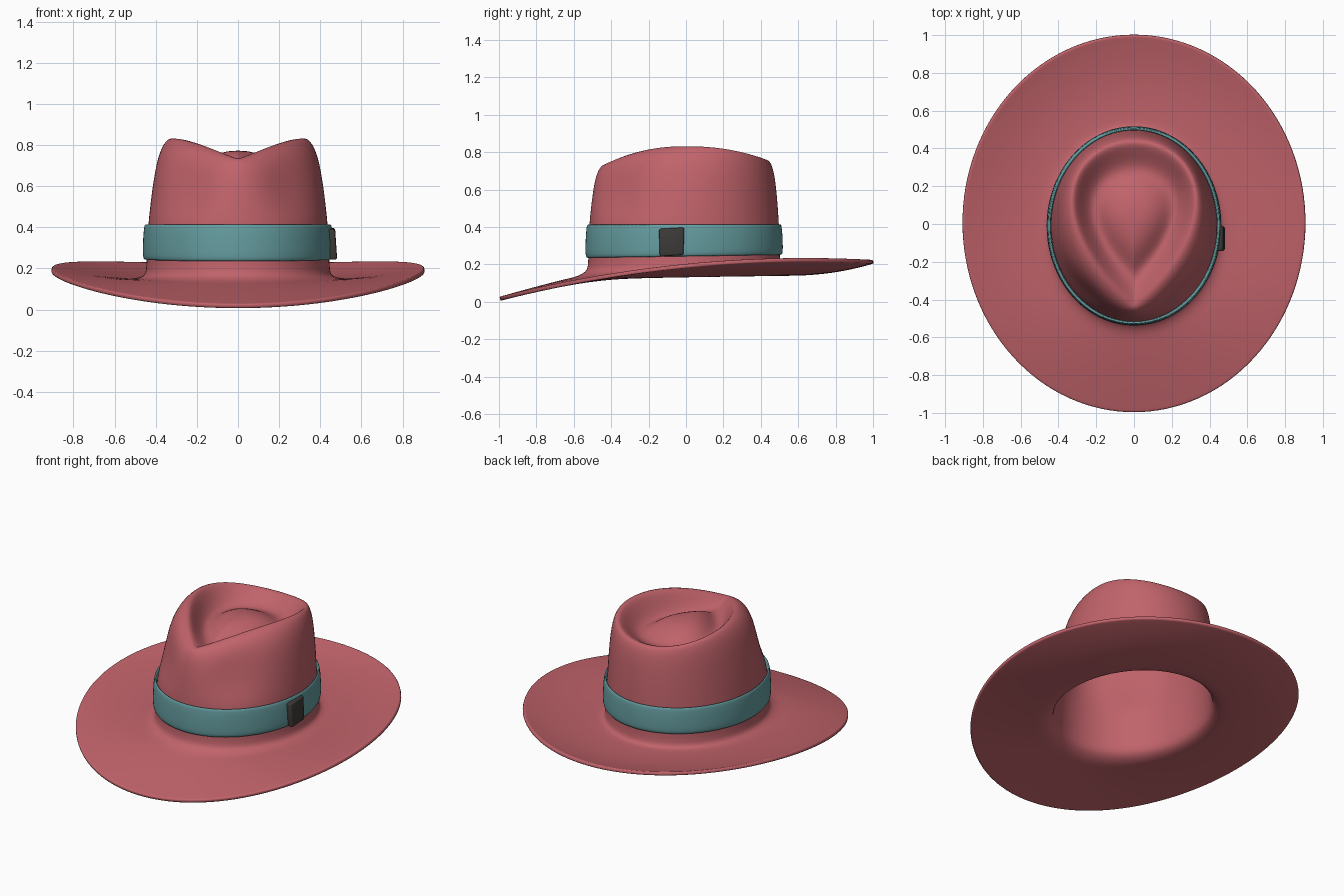
import bpy, bmesh
from math import sin, cos, pi, exp, degrees, radians

if "Cube" in bpy.data.objects:
    bpy.data.objects.remove(bpy.data.objects["Cube"])

SEGS = 64
ANGLES = [2 * pi * i / SEGS for i in range(SEGS)]


def material(name, rgb):
    m = bpy.data.materials.new(name)
    m.use_nodes = True
    m.diffuse_color = (*rgb, 1)
    bsdf = m.node_tree.nodes["Principled BSDF"]
    bsdf.inputs["Base Color"].default_value = (*rgb, 1)
    bsdf.inputs["Roughness"].default_value = 0.8
    return m


def finish(name, bm, mat):
    mesh = bpy.data.meshes.new(name)
    bm.to_mesh(mesh)
    bm.free()
    mesh.materials.append(mat)
    mesh.polygons.foreach_set("use_smooth", [True] * len(mesh.polygons))
    ob = bpy.data.objects.new(name, mesh)
    bpy.context.collection.objects.link(ob)
    return ob


def loft(bm, rings, closed=False):
    """Skin a list of ring functions angle -> point."""
    loops = [[bm.verts.new(r(a)) for a in ANGLES] for r in rings]
    pairs = list(zip(loops, loops[1:]))
    if closed:
        pairs.append((loops[-1], loops[0]))
    for a, b in pairs:
        for j in range(SEGS):
            k = (j + 1) % SEGS
            bm.faces.new((a[j], a[k], b[k], b[j]))
    return loops


def ellipse(rx, ry, z, cy=-0.01):
    return lambda a: (rx * cos(a), cy + ry * sin(a), z)


# Brim: rises at the sides and back, dips at the front
def brim_ring(t):
    def point(a):
        s = sin(a)
        edge = 0.204 + 0.1 * s - 0.078 * s * s
        root = 0.151 + 0.01 * s
        power = 1.65 + 0.55 * s
        z = root + (edge - root) * t ** power
        rx, ry = 0.475 + 0.432 * t, 0.545 + 0.455 * t
        return (rx * cos(a), ry * s - 0.01 * (1 - t), z)
    return point


# Teardrop ridge around the top of the crown
def ridge(a):
    s = sin(a)
    x = 0.405 * cos(a) * ((1 + s) / 2) ** 0.4
    z = 0.835 - (0.1 if s < 0 else 0.075) * abs(s) ** 2.2
    return x, 0.432 * s, z


# Crown wall: ellipse at the band blending to the teardrop, pinched in front
def wall_ring(u, v):
    def point(a):
        base = ellipse(0.436, 0.507, 0.42)(a)
        top = ridge(a)
        d = (degrees(a) + 180) % 360 - 180
        pinch = sum(exp(-((d - c) / 22) ** 2) for c in (-50, -130))
        w = u + 0.16 * pinch * sin(pi * v)
        return tuple(b + (t - b) * f for b, t, f in zip(base, top, (w, w, v)))
    return point


# Dished top with a low dome in the middle
def top_ring(scale, z_mid, follow):
    def point(a):
        x, y, z = ridge(a)
        return (x * scale, 0.01 + (y - 0.01) * scale, z_mid + (z - z_mid) * follow)
    return point


felt = material("rose felt", (0.53, 0.125, 0.145))
ribbon = material("teal ribbon", (0.13, 0.335, 0.35))
dark = material("dark buckle", (0.045, 0.042, 0.04))

bm = bmesh.new()
rings = [brim_ring(t) for t in (1, 0.985, 0.9, 0.75, 0.6, 0.45, 0.3, 0.15, 0.05)]
rings += [ellipse(0.457, 0.525, 0.162), ellipse(0.447, 0.515, 0.185),
          ellipse(0.444, 0.512, 0.25), ellipse(0.441, 0.51, 0.34)]
rings += [wall_ring(u, v) for u, v in
          ((0, 0), (0.06, 0.18), (0.14, 0.38), (0.24, 0.58), (0.37, 0.76),
           (0.54, 0.89), (0.74, 0.97), (0.93, 1.0))]
rings += [top_ring(s, z, f) for s, z, f in
          ((0.96, 0.7, 0.95), (0.88, 0.7, 0.62), (0.78, 0.695, 0.25),
           (0.68, 0.69, 0.05), (0.58, 0.7, 0), (0.46, 0.73, 0),
           (0.32, 0.757, 0), (0.16, 0.77, 0))]
loops = loft(bm, rings)
centre = bm.verts.new((0, 0.01, 0.773))
for j in range(SEGS):
    bm.faces.new((loops[-1][j], loops[-1][(j + 1) % SEGS], centre))
hat = finish("hat_felt_body", bm, felt)
solid = hat.modifiers.new("thickness", "SOLIDIFY")
solid.thickness = 0.022
solid.offset = -1
sub = hat.modifiers.new("smooth", "SUBSURF")
sub.levels = sub.render_levels = 1

# Ribbon band: closed ring with softly rounded section, slightly tilted
def band_ring(grow, z, tilt):
    def point(a):
        x, y, _ = ellipse(0.443 + grow, 0.508 + grow, 0)(a)
        return (x, y, z + tilt * sin(a))
    return point


bm = bmesh.new()
loft(bm, [band_ring(g, z, t) for g, z, t in
          ((-0.005, 0.25, 0.008), (0.008, 0.241, 0.008), (0.019, 0.246, 0.008),
           (0.021, 0.28, 0.006), (0.019, 0.35, 0.003), (0.014, 0.405, 0.001),
           (0.009, 0.416, 0.001), (-0.005, 0.412, 0.001))], closed=True)
band = finish("ribbon_band", bm, ribbon)
sub = band.modifiers.new("smooth", "SUBSURF")
sub.levels = sub.render_levels = 1

# Buckle: rounded plate wrapping the band on the left side
bm = bmesh.new()
bmesh.ops.create_cube(bm, size=1)
for v in bm.verts:
    v.co.x = 0.464 + v.co.x * 0.036 - (0.01 if v.co.z > 0 else 0)
    narrow = 0.94 if v.co.z < 0 else 1
    v.co.z = 0.32 + v.co.z * 0.148 + v.co.y * 0.008
    v.co.y = -0.077 + v.co.y * 0.135 * narrow
bmesh.ops.bevel(bm, geom=list(bm.edges), offset=0.011, segments=3,
                profile=0.5, affect='EDGES')
buckle = finish("ribbon_buckle", bm, dark)
bpy.context.view_layer.objects.active = buckle
buckle.select_set(True)
bpy.ops.object.shade_smooth_by_angle(angle=radians(40))
